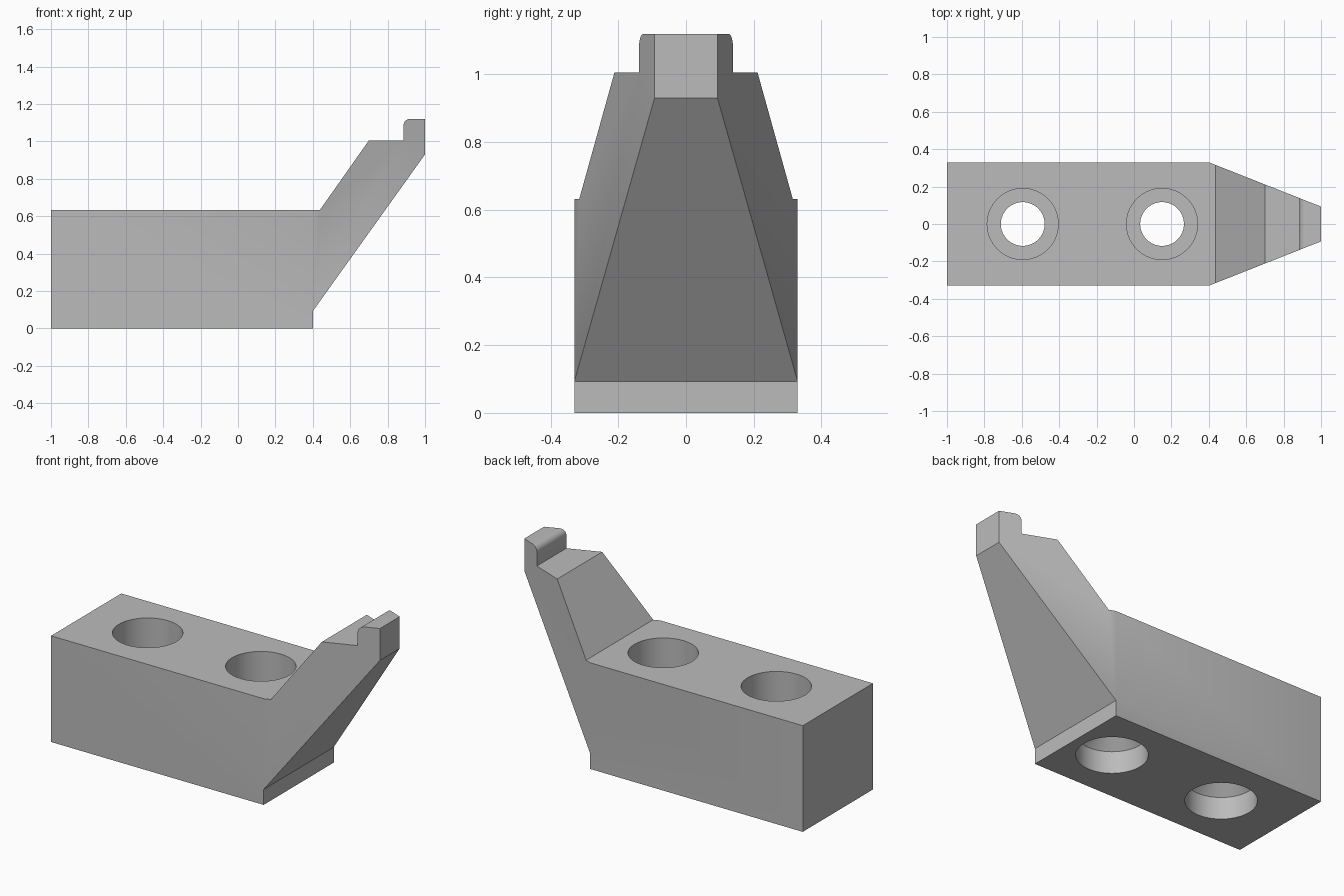
import bpy, bmesh, math

cube = bpy.data.objects.get("Cube")
if cube:
    bpy.data.objects.remove(cube, do_unlink=True)

GREY = (0.5, 0.5, 0.5, 1.0)
mat = bpy.data.materials.new("plain grey")
mat.use_nodes = True
mat.diffuse_color = GREY
mat.node_tree.nodes["Principled BSDF"].inputs["Base Color"].default_value = GREY


def finish(name, bm):
    bmesh.ops.recalc_face_normals(bm, faces=bm.faces)
    mesh = bpy.data.meshes.new(name)
    bm.to_mesh(mesh)
    bm.free()
    mesh.materials.append(mat)
    obj = bpy.data.objects.new(name, mesh)
    bpy.context.collection.objects.link(obj)
    return obj


def prism(name, points, offset):
    """Extrude a closed outline along the offset vector."""
    bm = bmesh.new()
    face = bm.faces.new([bm.verts.new(p) for p in points])
    new = bmesh.ops.extrude_face_region(bm, geom=[face])["geom"]
    bmesh.ops.translate(bm, vec=offset, verts=[v for v in new if isinstance(v, bmesh.types.BMVert)])
    return finish(name, bm)


def lathe(name, profile, x, sides=64):
    """Stack circular rings of (radius, height) into a closed cutter."""
    bm = bmesh.new()
    rings = []
    for r, z in profile:
        angles = [2 * math.pi * i / sides for i in range(sides)]
        rings.append([bm.verts.new((x + r * math.cos(a), r * math.sin(a), z)) for a in angles])
    for low, high in zip(rings, rings[1:]):
        for i in range(sides):
            j = (i + 1) % sides
            bm.faces.new((low[i], low[j], high[j], high[i]))
    bm.faces.new(rings[0])
    bm.faces.new(rings[-1])
    return finish(name, bm)


def carve(target, tool, operation):
    mod = target.modifiers.new(tool.name, "BOOLEAN")
    mod.object, mod.operation, mod.solver = tool, operation, "EXACT"
    bpy.context.view_layer.objects.active = target
    bpy.ops.object.modifier_apply(modifier=mod.name)
    bpy.data.objects.remove(tool, do_unlink=True)


# Side outline: block, sloping arm and a lip with one rounded corner
LIP_X, LIP_TOP, FILLET = 0.885, 1.12, 0.035
outline = [(-1, 0), (0.4, 0), (0.4, 0.092), (1, 0.93), (1, LIP_TOP)]
for i in range(9):
    a = math.radians(90 + 90 * i / 8)
    outline.append((LIP_X + FILLET + FILLET * math.cos(a), LIP_TOP - FILLET + FILLET * math.sin(a)))
outline += [(LIP_X, 1.005), (0.7, 1.005), (0.437, 0.632), (-1, 0.632)]
body = prism("block_with_arm", [(x, -0.5, z) for x, z in outline], (0, 1, 0))

# Plan outline: straight sides, then a taper to the tip
half = [(-1.2, 0.33), (0.4, 0.33), (1.2, 0.014)]
plan = [(x, -y, -0.2) for x, y in half] + [(x, y, -0.2) for x, y in reversed(half)]
carve(body, prism("plan_cutter", plan, (0, 0, 1.6)), "INTERSECT")

# Bolt holes: bottom recess with a cone, narrow neck, deep top counterbore
bore = [(0.19, -0.1), (0.19, 0.13), (0.117, 0.203), (0.117, 0.3), (0.19, 0.3), (0.19, 0.8)]
for x in (-0.595, 0.15):
    carve(body, lathe("hole_cutter", bore, x), "DIFFERENCE")

bpy.ops.object.select_all(action="DESELECT")
body.select_set(True)
bpy.context.view_layer.objects.active = body
bpy.ops.object.shade_smooth_by_angle(angle=math.radians(30))
